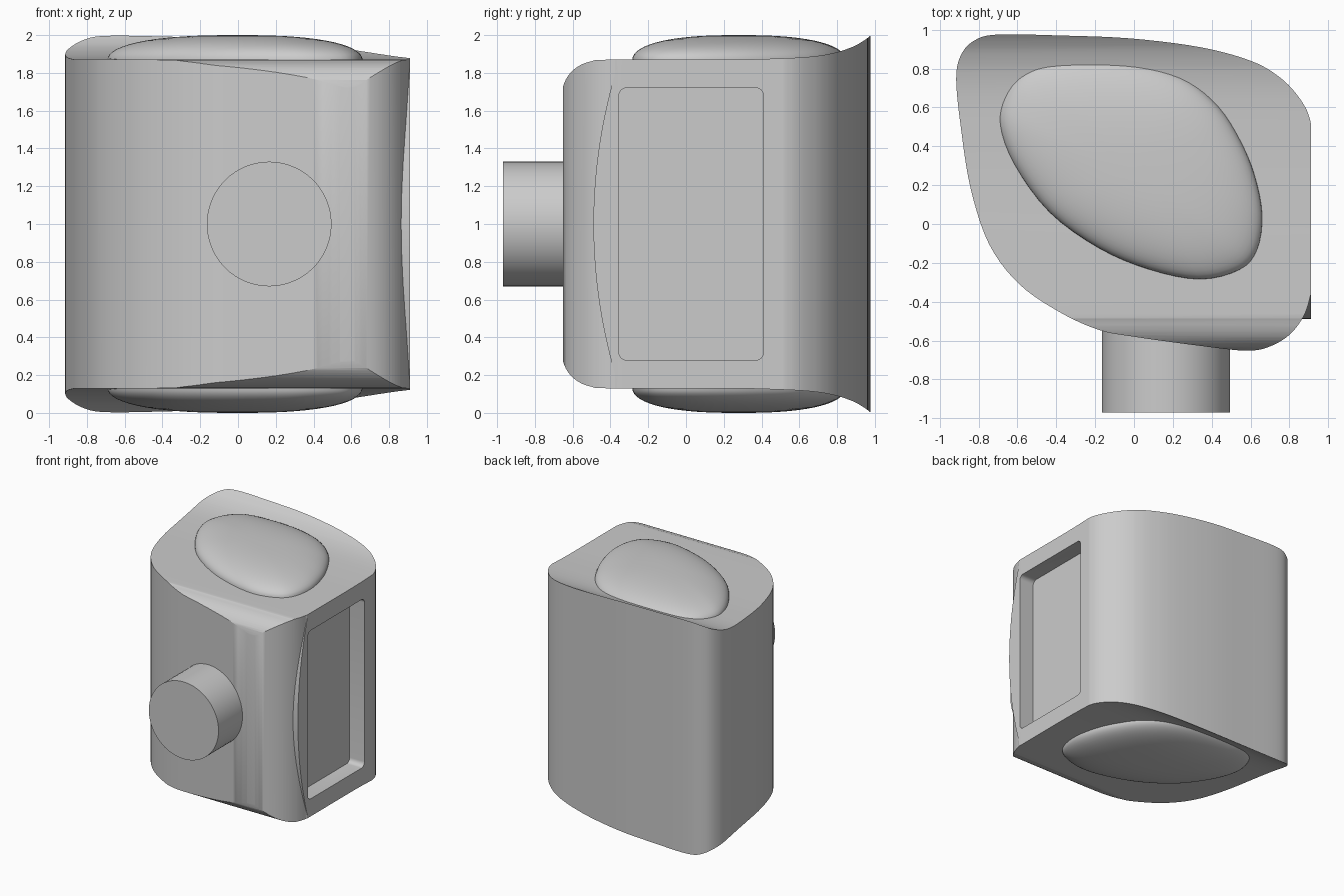
import bpy, bmesh, math
from mathutils import Vector

cube = bpy.data.objects.get("Cube")
if cube:
    bpy.data.objects.remove(cube, do_unlink=True)

grey = bpy.data.materials.new("plain_grey")
grey.use_nodes = True
colour = (0.6, 0.6, 0.6, 1)
grey.diffuse_color = colour
grey.node_tree.nodes["Principled BSDF"].inputs["Base Color"].default_value = colour


def spline(points, closed, steps=5):
    """Smooth curve through a few 2D points."""
    pts = [Vector(p) for p in points]
    n = len(pts)
    pick = (lambda i: pts[i % n]) if closed else (lambda i: pts[min(max(i, 0), n - 1)])
    out = []
    for i in range(n if closed else n - 1):
        a, b, c, d = (pick(i + k) for k in (-1, 0, 1, 2))
        for s in range(steps):
            t = s / steps
            out.append(b + (c - a) * t / 2 + (2 * a - 5 * b + 4 * c - d) * t**2 / 2
                       + (3 * b - a - 3 * c + d) * t**3 / 2)
    if not closed:
        out.append(pts[-1])
    return out


def finish(name, bm):
    bmesh.ops.recalc_face_normals(bm, faces=bm.faces)
    mesh = bpy.data.meshes.new(name)
    bm.to_mesh(mesh)
    bm.free()
    mesh.materials.append(grey)
    obj = bpy.data.objects.new(name, mesh)
    bpy.context.collection.objects.link(obj)
    return obj


def prism(name, profile, place, low, high):
    """Extrude a 2D profile; place(u, v, w) maps it into space."""
    bm = bmesh.new()
    ends = [[bm.verts.new(place(u, v, w)) for u, v in profile] for w in (low, high)]
    for end in ends:
        bm.faces.new(end)
    n = len(profile)
    for i in range(n):
        j = (i + 1) % n
        bm.faces.new((ends[0][i], ends[0][j], ends[1][j], ends[1][i]))
    return finish(name, bm)


def activate(obj):
    bpy.ops.object.select_all(action='DESELECT')
    obj.select_set(True)
    bpy.context.view_layer.objects.active = obj


def boolean(obj, cutter, operation):
    mod = obj.modifiers.new(operation, 'BOOLEAN')
    mod.object, mod.operation, mod.solver = cutter, operation, 'EXACT'
    activate(obj)
    bpy.ops.object.modifier_apply(modifier=mod.name)
    bpy.data.objects.remove(cutter, do_unlink=True)


def smooth(obj, degrees=30):
    activate(obj)
    bpy.ops.object.shade_smooth_by_angle(angle=math.radians(degrees))


along_z = lambda u, v, w: (u, v, w)
along_x = lambda u, v, w: (w, u, v)

# Body: plan outline crossed with the flared side profile
plan = [(-.7, .975), (-.38, .97), (-.02, .955), (.34, .91), (.6, .84), (.75, .755),
        (.85, .65), (.905, .54), (.91, .4), (.91, -.28), (.905, -.38), (.87, -.48),
        (.8, -.57), (.7, -.63), (.58, -.652), (.34, -.627), (0, -.58), (-.18, -.545),
        (-.38, -.455), (-.59, -.31), (-.745, -.105), (-.84, .18), (-.89, .49),
        (-.915, .745), (-.89, .87), (-.82, .945)]
outline = [(min(p.x, .91), p.y) for p in spline(plan, True)]
body = prism("body", outline, along_z, -.1, 2.1)

side = [(-.66, 1.65), (-.65, 1.73), (-.62, 1.79), (-.57, 1.835), (-.5, 1.862), (-.4, 1.87),
        (.2, 1.87), (.45, 1.875), (.65, 1.885), (.78, 1.905), (.88, 1.937), (.94, 1.97),
        (.98, 2.0)]
top_edge = spline(side, False, 4)
profile = [(p.x, p.y) for p in top_edge] + [(p.x, 2 - p.y) for p in reversed(top_edge)]
boolean(body, prism("profile_cutter", profile, along_x, -1.2, 1.2), 'INTERSECT')

# Recessed window in the flat left side
r, corners = .04, []
for cy, cz, start in ((.37, 1.68, 0), (-.315, 1.68, 90), (-.315, .32, 180), (.37, .32, 270)):
    for k in range(7):
        a = math.radians(start + 15 * k)
        corners.append((cy + r * math.cos(a), cz + r * math.sin(a)))
boolean(body, prism("recess_cutter", corners, along_x, .77, 1.1), 'DIFFERENCE')
smooth(body)

# Bowed lip in front of the recess
bow = []
for k in range(33):
    t = k / 16 - 1
    bow.append((-.49 + .13 * t * t, 1 + .85 * t))
smooth(prism("side_lip", bow, along_x, .7, .91))

# Round front barrel
ring = [(.165 + .33 * math.cos(k * math.tau / 64), 1 + .33 * math.sin(k * math.tau / 64))
        for k in range(64)]
smooth(prism("front_barrel", ring, lambda u, v, w: (u, w, v), -.97, -.4))

# Domed pads on the top and bottom
pad = [(-.69, .51), (-.665, .655), (-.59, .765), (-.46, .83), (-.18, .845), (.08, .815),
       (.285, .735), (.44, .6), (.545, .435), (.62, .255), (.66, .05), (.635, -.13),
       (.545, -.235), (.34, -.285), (.08, -.235), (-.18, -.125), (-.435, .06), (-.615, .305)]
pad_outline = spline(pad, True, 4)
centre = Vector((0, .28))


def dome(name, flip):
    bm = bmesh.new()
    rings = []
    for k in range(16):
        s = math.cos(k / 16 * math.pi / 2)
        z = 1.865 + .135 * (1 - s**2.5) ** .45
        ring = []
        for p in pad_outline:
            q = centre + (p - centre) * s
            ring.append(bm.verts.new((q.x, q.y, 2 - z if flip else z)))
        rings.append(ring)
    n = len(pad_outline)
    tip = bm.verts.new((centre.x, centre.y, 0 if flip else 2))
    for i in range(n):
        j = (i + 1) % n
        for a, b in zip(rings, rings[1:]):
            bm.faces.new((a[i], a[j], b[j], b[i]))
        bm.faces.new((rings[-1][i], rings[-1][j], tip))
    bm.faces.new(rings[0])
    smooth(finish(name, bm), 50)


dome("top_pad", False)
dome("bottom_pad", True)
